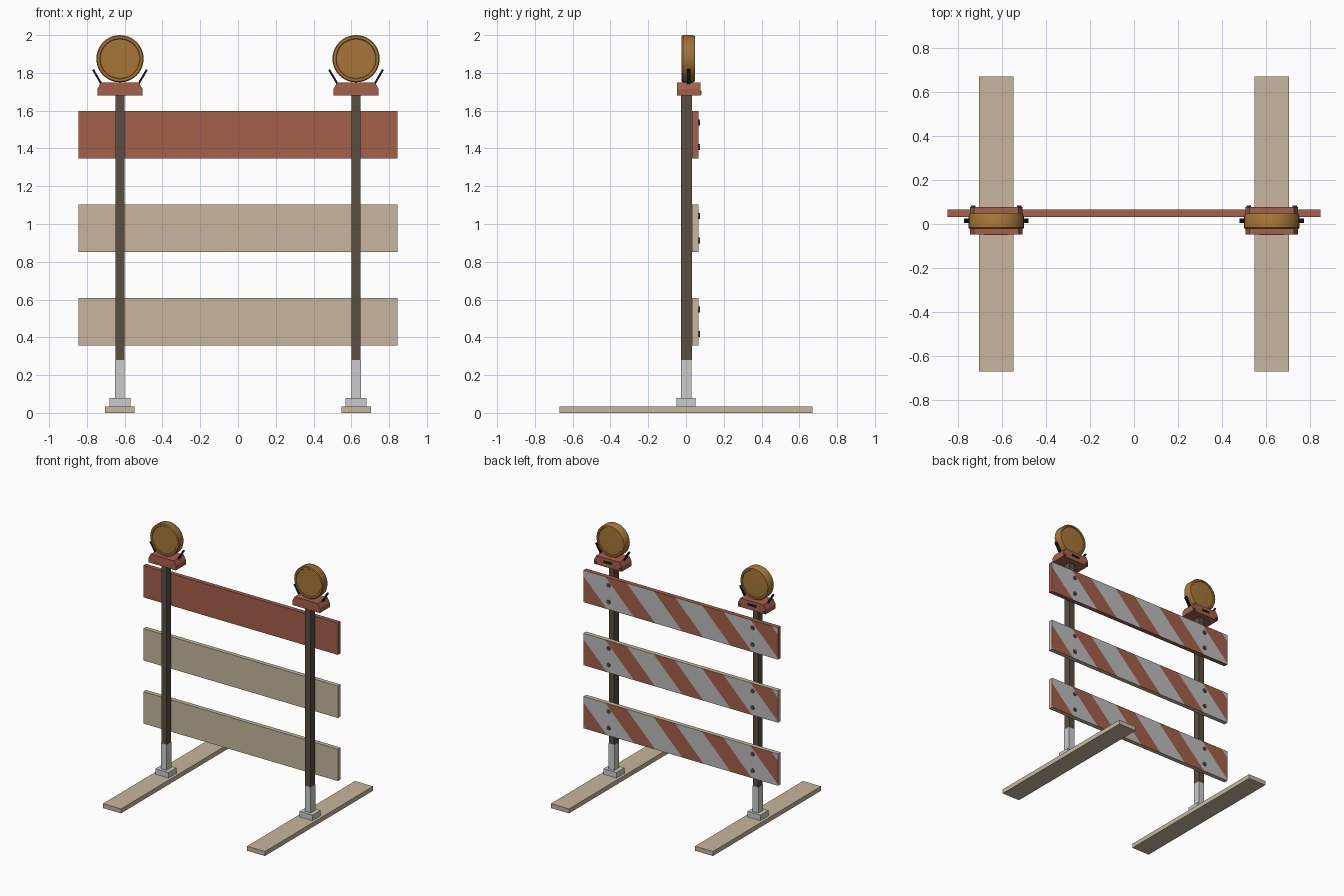
import bpy, bmesh, math
from mathutils import Vector, Matrix

if "Cube" in bpy.data.objects:
    bpy.data.objects.remove(bpy.data.objects["Cube"])


def material(name, rgb):
    m = bpy.data.materials.new(name)
    m.diffuse_color = (*rgb, 1)
    m.use_nodes = True
    m.node_tree.nodes["Principled BSDF"].inputs["Base Color"].default_value = m.diffuse_color
    return m


WOOD = material("wood", (0.57, 0.47, 0.34))
RED = material("orange_red", (0.37, 0.115, 0.07))
SILVER = material("reflective_grey", (0.5, 0.5, 0.5))
STEEL = material("dark_steel", (0.10, 0.077, 0.053))
AMBER = material("amber", (0.38, 0.18, 0.04))
BLACK = material("black", (0.01, 0.01, 0.01))


def finish(bm, name, mats=()):
    bmesh.ops.recalc_face_normals(bm, faces=bm.faces)
    me = bpy.data.meshes.new(name)
    bm.to_mesh(me)
    bm.free()
    for m in mats:
        me.materials.append(m)
    ob = bpy.data.objects.new(name, me)
    bpy.context.collection.objects.link(ob)
    return ob


def cube(bm, lo, hi):
    lo, hi = Vector(lo), Vector(hi)
    mat = Matrix.Translation((lo + hi) / 2) @ Matrix.Diagonal((*(hi - lo), 1))
    bmesh.ops.create_cube(bm, size=1, matrix=mat)


def box(name, lo, hi, *mats):
    bm = bmesh.new()
    cube(bm, lo, hi)
    return finish(bm, name, mats)


def prism(name, outline, x, y0, y1, *mats):
    """Extrude an x-z outline along y."""
    bm = bmesh.new()
    f = bm.faces.new([bm.verts.new((x + px, y0, pz)) for px, pz in outline])
    ext = bmesh.ops.extrude_face_region(bm, geom=[f])["geom"]
    bmesh.ops.translate(bm, vec=(0, y1 - y0, 0),
                        verts=[v for v in ext if isinstance(v, bmesh.types.BMVert)])
    return finish(bm, name, mats)


def bolt(name, x, y0, y1, z, r, *mats):
    pts = [(r * math.cos(a * math.pi / 4), z + r * math.sin(a * math.pi / 4)) for a in range(8)]
    return prism(name, pts, x, y0, y1, *mats)


def lens(name, x, z):
    """Lathe the lamp profile (radius, y) around a y axis."""
    profile = [(0, -0.019), (0.104, -0.019), (0.107, -0.023), (0.12, -0.023), (0.125, -0.017),
               (0.125, 0.036), (0.119, 0.047), (0.107, 0.047), (0.104, 0.042), (0, 0.046)]
    bm = bmesh.new()
    vs = [bm.verts.new((x + r, y, z)) for r, y in profile]
    es = [bm.edges.new(p) for p in zip(vs, vs[1:])]
    bmesh.ops.spin(bm, geom=vs + es, cent=(x, 0, z), axis=(0, 1, 0),
                   angle=2 * math.pi, steps=40, use_duplicate=False)
    bmesh.ops.remove_doubles(bm, verts=bm.verts, dist=1e-5)
    ob = finish(bm, name, [AMBER])
    bpy.ops.object.select_all(action='DESELECT')
    bpy.context.view_layer.objects.active = ob
    ob.select_set(True)
    bpy.ops.object.shade_smooth_by_angle(angle=math.radians(30))


W, H = 0.845, 0.25          # board half width and height
PERIOD, RED_W = 0.42, 0.185  # stripe spacing along the board
START = -0.23               # first red stripe, measured along the top edge


def board(name, z0, body):
    """Board with diagonal stripes cut into its back face."""
    bm = bmesh.new()
    cube(bm, (-W, 0.032, z0), (W, 0.066, z0 + H))

    def back():
        return [f for f in bm.faces if f.calc_center_median().y > 0.0655]

    bm.normal_update()
    for k in range(5):
        for off in (0, RED_W):
            s = START + PERIOD * k + off
            faces = back()
            geom = faces + list({e for f in faces for e in f.edges}) + \
                list({v for f in faces for v in f.verts})
            bmesh.ops.bisect_plane(bm, geom=geom, dist=1e-5,
                                   plane_co=(W - s, 0.066, z0 + H), plane_no=(1, 0, -1))
    for f in back():
        c = f.calc_center_median()
        s = (W - c.x) - (z0 + H - c.z)
        f.material_index = 1 if (s - START) % PERIOD < RED_W else 2
    finish(bm, name, [body, RED, SILVER])


# Boards
heights = (0.358, 0.853, 1.348)
for label, z0, body in zip(("lower", "middle", "upper"), heights, (WOOD, WOOD, RED)):
    board(label + "_board", z0, body)

for side, x in (("left", -0.625), ("right", 0.625)):
    # Foot, socket and post
    box(side + "_foot", (x - 0.078, -0.67, 0), (x + 0.078, 0.67, 0.035), WOOD)
    box(side + "_socket_base", (x - 0.056, -0.05, 0.035), (x + 0.056, 0.05, 0.078))
    box(side + "_socket_sleeve", (x - 0.025, -0.027, 0.078), (x + 0.025, 0.03, 0.28))
    box(side + "_post", (x - 0.023, -0.026, 0.28), (x + 0.023, 0.032, 1.69), STEEL)

    # Board bolts
    for i, z0 in enumerate(heights):
        for j, dz in enumerate((0.06, 0.19)):
            bolt(f"{side}_bolt_{i}_{j}", x, 0.066, 0.073, z0 + dz, 0.016, STEEL)

    # Lamp base with back slot and screws
    prism(side + "_lamp_base", [(-0.119, 1.68), (0.119, 1.68), (0.119, 1.715), (0.1, 1.75),
                                (-0.1, 1.75), (-0.119, 1.715)], x, -0.048, 0.076, RED)
    box(side + "_base_slot", (x - 0.035, 0.07, 1.71), (x + 0.035, 0.078, 1.728), BLACK)
    for j, dx in enumerate((-0.105, 0.105)):
        bolt(f"{side}_base_screw_{j}", x + dx, 0.076, 0.083, 1.695, 0.01, STEEL)

    # Angled lamp brackets
    for j, s in enumerate((-1, 1)):
        prism(f"{side}_lamp_bracket_{j}",
              [(s * 0.094, 1.745), (s * 0.104, 1.741), (s * 0.147, 1.814), (s * 0.138, 1.82)],
              x, 0.005, 0.025, BLACK)

    lens(side + "_lamp", x, 1.875)
